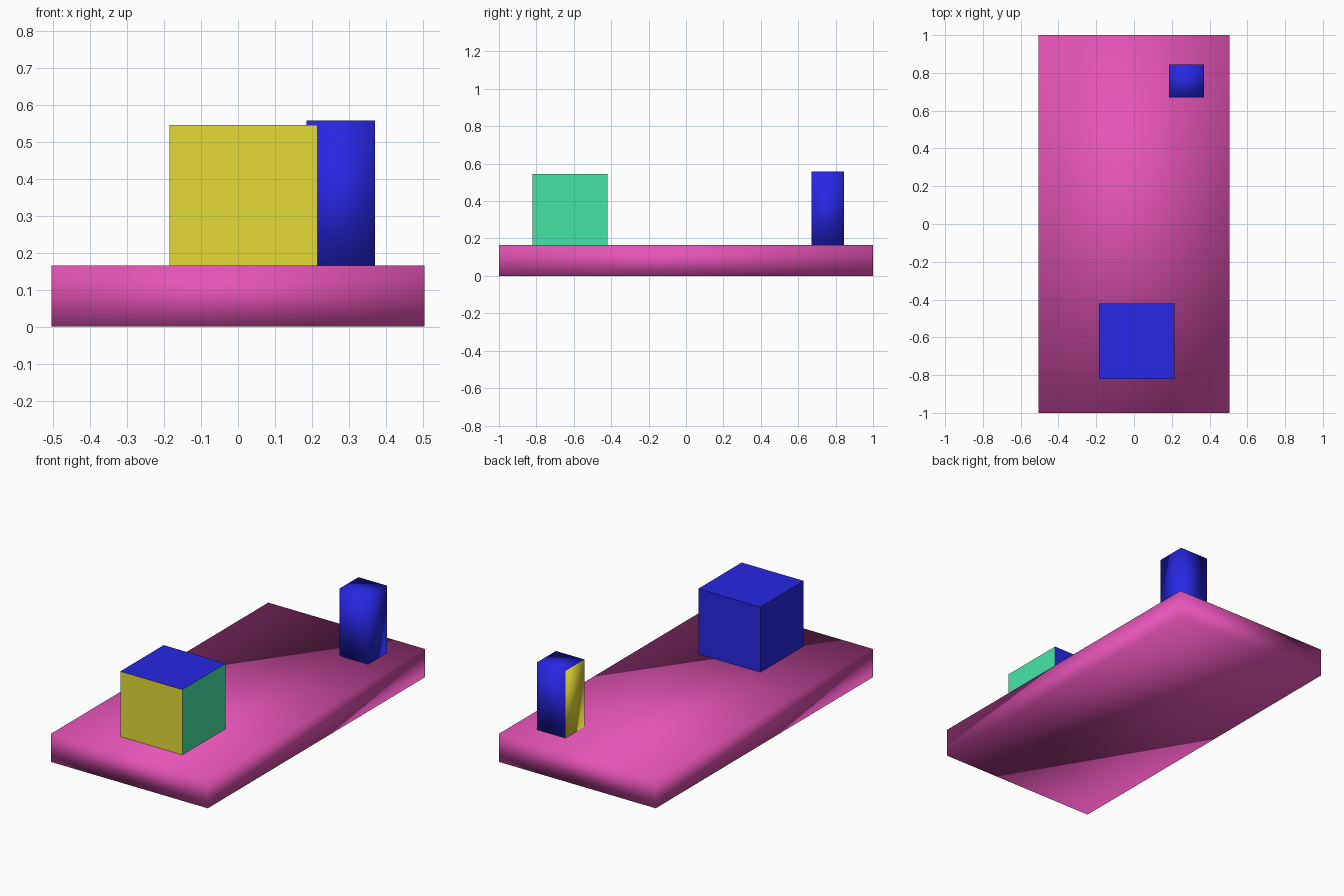
import bpy
from mathutils import Vector

default = bpy.data.objects.get("Cube")
if default:
    bpy.data.objects.remove(default, do_unlink=True)


def material(name, rgb):
    mat = bpy.data.materials.new(name)
    mat.use_nodes = True
    colour = (*rgb, 1.0)
    mat.diffuse_color = colour
    mat.node_tree.nodes["Principled BSDF"].inputs["Base Color"].default_value = colour
    return mat


pink = material("pink", (0.78, 0.087, 0.47))
blue = material("blue", (0.02, 0.02, 0.78))
yellow = material("yellow", (0.77, 0.70, 0.035))
green = material("green", (0.06, 0.79, 0.39))


def box(name, low, high, base, painted=(), smooth=False):
    """Box between two corners; painted lists (face direction, material)."""
    low, high = Vector(low), Vector(high)
    bpy.ops.mesh.primitive_cube_add(size=1)
    obj = bpy.context.object
    obj.name = obj.data.name = name
    for v in obj.data.vertices:
        v.co = (low + high) / 2 + v.co * (high - low)
    obj.data.materials.append(base)
    for index, (direction, mat) in enumerate(painted, start=1):
        obj.data.materials.append(mat)
        for face in obj.data.polygons:
            if face.normal.dot(Vector(direction)) > 0.9:
                face.material_index = index
    if smooth:
        bpy.ops.object.shade_smooth()
    return obj


# Base slab, softly shaded across its corners
box("base_slab", (-0.505, -1, 0), (0.505, 1, 0.165), pink, smooth=True)

# Large cube near the front, with a yellow front and a green left side
box("large_cube", (-0.185, -0.82, 0.145), (0.215, -0.42, 0.545), blue,
    [((0, -1, 0), yellow), ((1, 0, 0), green)])

# Slim post near the back, with a yellow inner side
box("small_post", (0.185, 0.67, 0.145), (0.37, 0.845, 0.557), blue,
    [((-1, 0, 0), yellow)], smooth=True)
